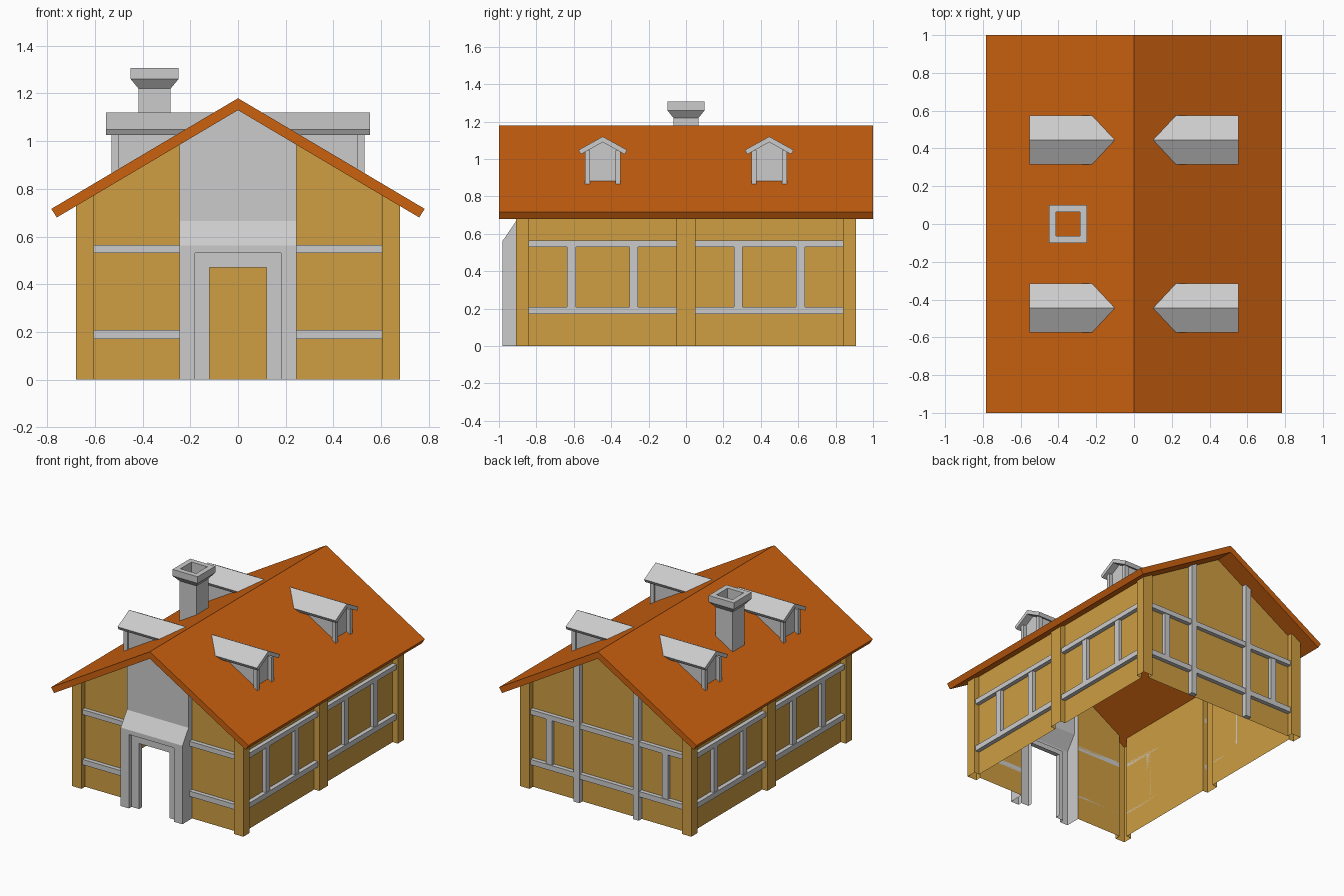
import bpy, bmesh

if "Cube" in bpy.data.objects:
    bpy.data.objects.remove(bpy.data.objects["Cube"])

SLOPE = 0.592


def under(x):
    """Height just inside the roof slab, above its underside."""
    return 1.14 - SLOPE * abs(x)


def material(name, rgb):
    m = bpy.data.materials.new(name)
    m.diffuse_color = (*rgb, 1)
    m.use_nodes = True
    m.node_tree.nodes["Principled BSDF"].inputs["Base Color"].default_value = m.diffuse_color
    return m


YELLOW = material("plaster", (0.62, 0.34, 0.055))
ORANGE = material("roof_tile", (0.60, 0.12, 0.005))


def loft(name, loops, closed=True, caps=True, extra=(), mat=None):
    """Bridge successive point loops with quads, optionally capping both ends."""
    bm = bmesh.new()
    rings = [[bm.verts.new(p) for p in loop] for loop in loops]
    for a, b in zip(rings, rings[1:]):
        n = len(a)
        for i in range(n if closed else n - 1):
            j = (i + 1) % n
            bm.faces.new((a[i], a[j], b[j], b[i]))
    if caps:
        bm.faces.new(rings[0])
        bm.faces.new(rings[-1])
    for poly in extra:
        bm.faces.new([bm.verts.new(p) for p in poly])
    bmesh.ops.remove_doubles(bm, verts=bm.verts, dist=1e-5)
    bmesh.ops.recalc_face_normals(bm, faces=bm.faces)
    me = bpy.data.meshes.new(name)
    bm.to_mesh(me)
    bm.free()
    ob = bpy.data.objects.new(name, me)
    bpy.context.collection.objects.link(ob)
    if mat:
        me.materials.append(mat)
    return ob


def box(name, x0, x1, y0, y1, z0, z1):
    ring = [(x0, y0), (x1, y0), (x1, y1), (x0, y1)]
    return loft(name, [[(x, y, z) for x, y in ring] for z in (z0, z1)])


# Main roof: bent slab
prof = [(0, 1.18), (0.783, 0.716), (0.76, 0.68), (0, 1.13), (-0.76, 0.68), (-0.783, 0.716)]
loft("roof", [[(x, y, z) for x, z in prof] for y in (-1, 1)], mat=ORANGE)

# Wall shell with corner and middle posts folded into the outline
half = [(0.245, -0.87), (0.605, -0.87), (0.605, -0.91), (0.68, -0.91), (0.68, -0.84),
        (0.64, -0.84), (0.64, -0.05), (0.68, -0.05), (0.68, 0.05), (0.64, 0.05),
        (0.64, 0.84), (0.68, 0.84), (0.68, 0.91), (0.605, 0.91), (0.605, 0.87)]
plan = half + [(0, 0.87)] + [(-x, y) for x, y in reversed(half)]
loft("walls", [[(x, y, 0) for x, y in plan], [(x, y, under(x)) for x, y in plan]],
     closed=False, caps=False, mat=YELLOW)

# Entrance portal: stepped door arch, sloped hood and panel up to the gable
arches = [(0.12, 0.47, -0.915), (0.12, 0.47, -0.95), (0.18, 0.53, -0.95),
          (0.18, 0.53, -0.98), (0.245, 0.563, -0.98), (0.245, 0.665, -0.91)]
W = 0.245
panel = [[(-W, -0.91, 0.665), (W, -0.91, 0.665), (W, -0.91, under(W)),
          (0, -0.91, under(0)), (-W, -0.91, under(W))]]
for s in (-W, W):
    panel.append([(s, -0.91, 0), (s, -0.91, 0.665), (s, -0.91, under(W)),
                  (s, -0.87, under(W)), (s, -0.87, 0)])
loft("entrance_portal",
     [[(-w, y, 0), (-w, y, h), (w, y, h), (w, y, 0)] for w, h, y in arches],
     closed=False, caps=False, extra=panel)

RAILS = {"lower": (0.17, 0.208), "upper": (0.53, 0.565)}

# Timber rails on all four sides
for level, (z0, z1) in RAILS.items():
    box(f"back_rail_{level}", -0.605, 0.605, 0.87, 0.9, z0, z1)
    for s in (-1, 1):
        fx = sorted((s * 0.245, s * 0.605))
        box(f"front_rail_{level}", *fx, -0.9, -0.87, z0, z1)
        sx = sorted((s * 0.64, s * 0.67))
        for t in (-1, 1):
            box(f"side_rail_{level}", *sx, *sorted((t * 0.05, t * 0.84)), z0, z1)

# Short timber studs between the rails, and tall studs on the back gable
for s in (-1, 1):
    sx = sorted((s * 0.64, s * 0.665))
    for c in (-0.612, -0.28, 0.28, 0.612):
        box("side_stud", *sx, c - 0.023, c + 0.023, 0.208, 0.53)
    c = s * 0.46
    box("back_short_stud", c - 0.023, c + 0.023, 0.87, 0.895, 0.208, 0.53)
    a, b = s * 0.235 - 0.023, s * 0.235 + 0.023
    loft("back_tall_stud", [[(a, y, 0), (b, y, 0), (b, y, under(b)), (a, y, under(a))]
                            for y in (0.87, 0.905)])


def into_roof(z):
    """x at which height z lies inside the roof slab."""
    return (1.158 - z) / SLOPE


# Four dormers, ends buried in the roof
roof_prof = [(0, 1.12), (0.13, 1.048), (0.117, 1.025), (0, 1.09), (-0.117, 1.025), (-0.13, 1.048)]
body_prof = [(-0.08, 0.868), (0.08, 0.868), (0.08, 1.048), (0, 1.095), (-0.08, 1.048)]
for s in (-1, 1):
    for cy in (-0.445, 0.445):
        loft("dormer_roof", [[(s * 0.553, cy + y, z) for y, z in roof_prof],
                             [(s * into_roof(z), cy + y, z) for y, z in roof_prof]])
        loft("dormer_body", [[(s * 0.503, cy + y, z) for y, z in body_prof],
                             [(s * min(0.5, into_roof(z)), cy + y, z) for y, z in body_prof]])
        for t in (-1, 1):
            box("dormer_post", *sorted((s * 0.5, s * 0.53)),
                *sorted((cy + t * 0.067, cy + t * 0.094)), 0.866, 1.045)

# Chimney: hollow square shaft with flared cap, foot follows the roof slope
steps = [(0.067, None), (0.067, 1.22), (0.1, 1.26), (0.1, 1.307), (0.063, 1.307), (0.063, None)]
rings = []
for r, z in steps:
    ring = []
    for dx, dy in ((-r, -r), (r, -r), (r, r), (-r, r)):
        x = -0.35 + dx
        ring.append((x, dy, 1.165 - SLOPE * abs(x) if z is None else z))
    rings.append(ring)
loft("chimney", rings, caps=False)
